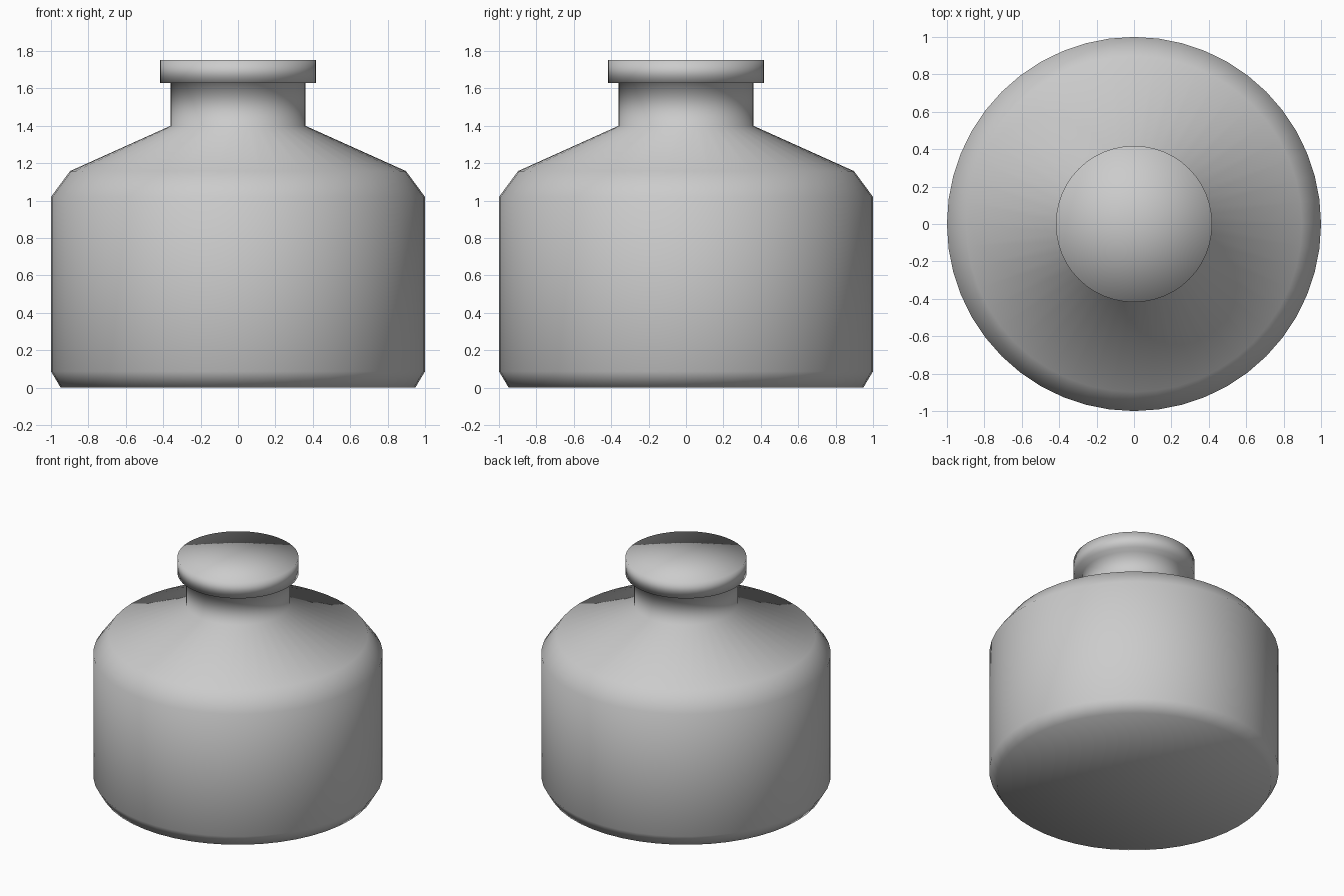
import bpy, bmesh, math
from mathutils import Vector

if "Cube" in bpy.data.objects:
    bpy.data.objects.remove(bpy.data.objects["Cube"])

SIDES = 48


def lathe(name, profile):
    """Revolve (radius, z) points around the z axis into a closed smooth solid."""
    bm = bmesh.new()
    verts = [bm.verts.new((0, -r, z)) for r, z in profile]
    edges = [bm.edges.new(pair) for pair in zip(verts, verts[1:])]
    bmesh.ops.spin(bm, geom=verts + edges, cent=Vector(), axis=(0, 0, 1),
                   angle=math.tau, steps=SIDES, use_merge=False)
    bmesh.ops.remove_doubles(bm, verts=bm.verts[:], dist=1e-4)
    bmesh.ops.recalc_face_normals(bm, faces=bm.faces[:])
    for face in bm.faces:
        face.smooth = True
    mesh = bpy.data.meshes.new(name)
    bm.to_mesh(mesh)
    bm.free()
    obj = bpy.data.objects.new(name, mesh)
    bpy.context.collection.objects.link(obj)
    return obj


# Squat bottle: base chamfer, body wall, shoulder, neck and capped lip
lathe("bottle", [
    (0, 0), (0.948, 0),
    (1.0, 0.087), (1.0, 1.02),
    (0.898, 1.158), (0.36, 1.40),
    (0.36, 1.63), (0.418, 1.63),
    (0.418, 1.753), (0, 1.753),
])
